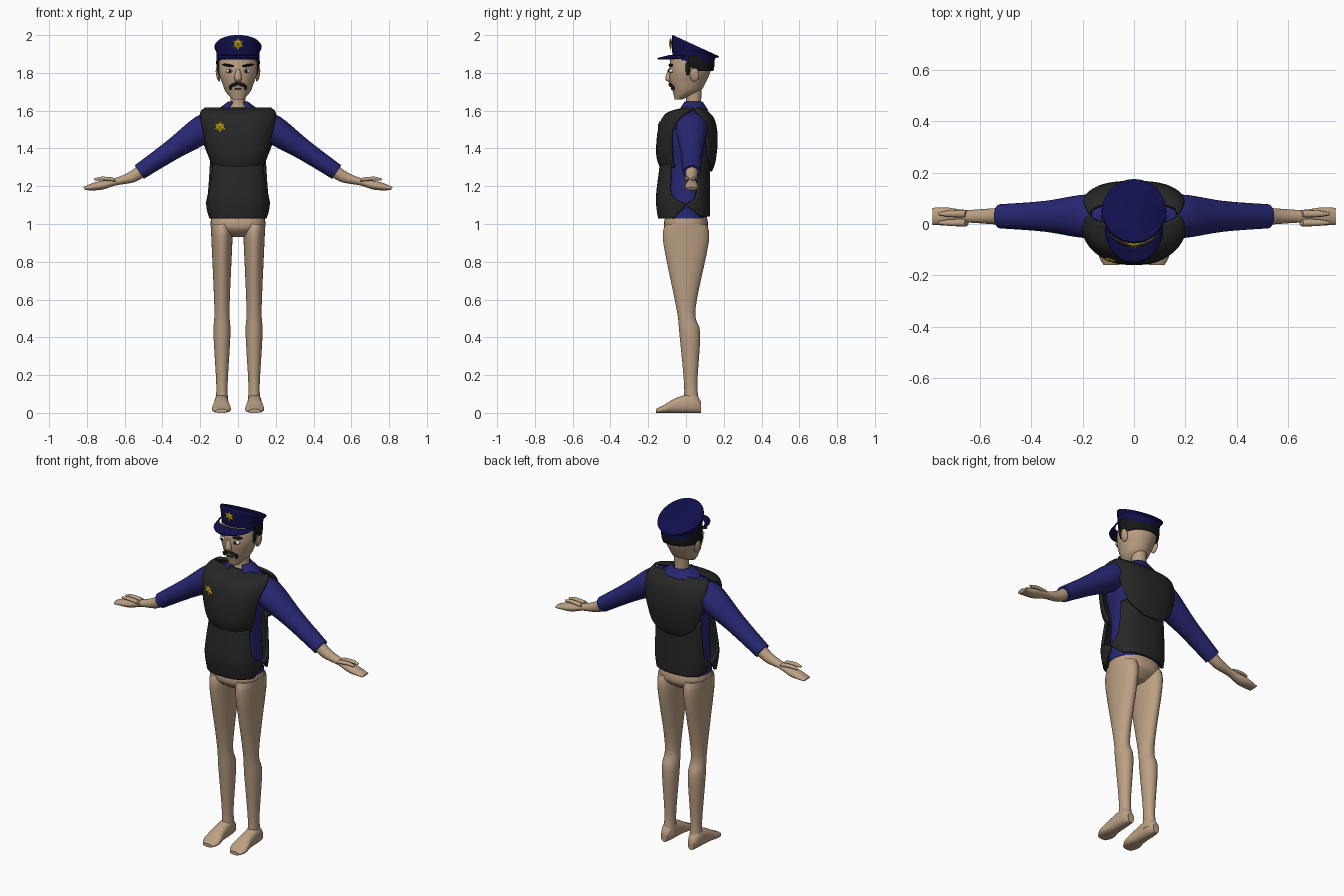
import bpy, bmesh, math
from mathutils import Vector

cube = bpy.data.objects.get("Cube")
if cube:
    bpy.data.objects.remove(cube, do_unlink=True)


def material(name, red, green, blue):
    mat = bpy.data.materials.new(name)
    mat.use_nodes = True
    mat.diffuse_color = (red, green, blue, 1)
    shader = mat.node_tree.nodes["Principled BSDF"]
    shader.inputs["Base Color"].default_value = mat.diffuse_color
    shader.inputs["Roughness"].default_value = .8
    return mat


SKIN = material("skin", red=.5, green=.35, blue=.23)
BLUE = material("shirt_blue", red=.02, green=.02, blue=.17)
NAVY = material("hat_navy", red=.005, green=.005, blue=.07)
BLACK = material("vest_black", red=.02, green=.02, blue=.02)
HAIR = material("hair_black", red=.008, green=.008, blue=.008)
GOLD = material("badge_gold", red=.7, green=.45, blue=.01)
WHITE = material("eye_white", red=.8, green=.8, blue=.8)

CENTRE = Vector((0, 0, 0))
X, Y, Z = Vector((1, 0, 0)), Vector((0, 1, 0)), Vector((0, 0, 1))
SIDES = {"left": 1, "right": -1}
FRONT, BACK = -1, 1


def finish(name, bm, mat, closed=True, angle=50):
    if closed:
        bmesh.ops.recalc_face_normals(bm, faces=bm.faces)
    mesh = bpy.data.meshes.new(name)
    bm.to_mesh(mesh)
    bm.free()
    mesh.materials.append(mat)
    part = bpy.data.objects.new(name, mesh)
    bpy.context.collection.objects.link(part)
    bpy.ops.object.select_all(action='DESELECT')
    part.select_set(True)
    bpy.context.view_layer.objects.active = part
    bpy.ops.object.shade_smooth_by_angle(angle=math.radians(angle))
    return part


def dense(rows, steps=5):
    """Smoothly interpolate every column of a section table."""
    columns = [Vector(row) for row in rows]
    padded = [columns[0], *columns, columns[-1]]
    for before, start, end, after in zip(padded, padded[1:], padded[2:], padded[3:]):
        leave, arrive = (end - before) / 2, (after - start) / 2
        for step in range(steps):
            t = step / steps
            ease = t * t * (3 - 2 * t)
            yield (start.lerp(end, ease) + leave * t * (1 - t) ** 2
                   - arrive * t * t * (1 - t))
    yield columns[-1]


def power(value, exponent):
    return math.copysign(abs(value) ** exponent, value)


def bridge(bm, rings, wrap):
    for low, high in zip(rings, rings[1:]):
        for i in range(0 if wrap else 1, len(low)):
            bm.faces.new((low[i - 1], low[i], high[i], high[i - 1]))


def loft(name, mat, rows, origin=CENTRE, along=Z, u=X, v=Y, mirror=1,
         square=1, sides=32, slant=None):
    """Closed tube; rows are (distance along, offset on v, radius on u, radius on v)."""
    bm = bmesh.new()
    rings = []
    for distance, offset, wide, deep in dense(rows):
        ring = []
        for i in range(sides):
            turn = math.tau * i / sides
            point = (origin + along * distance + u * wide * power(math.cos(turn), square)
                     + v * (offset + deep * power(math.sin(turn), square)))
            if slant:
                point.z += slant(point)
            point.x *= mirror
            ring.append(bm.verts.new(point))
        rings.append(ring)
    bridge(bm, rings, wrap=True)
    bm.faces.new(rings[0])
    bm.faces.new(rings[-1])
    return finish(name, bm, mat)


def panel(name, mat, rows, facing, centre, thick=.016, square=.75, steps=30):
    """Curved sheet; rows are (height, half width, depth, half angle in degrees)."""
    bm = bmesh.new()
    rings = []
    for height, wide, deep, degrees in dense(rows):
        ring = []
        for i in range(steps + 1):
            turn = math.radians(degrees) * (2 * i / steps - 1)
            ring.append(bm.verts.new((wide * power(math.sin(turn), square),
                                      centre + facing * deep * power(math.cos(turn), square),
                                      height)))
        rings.append(ring)
    bridge(bm, rings, wrap=False)
    part = finish(name, bm, mat, closed=False)
    shell = part.modifiers.new("thickness", 'SOLIDIFY')
    shell.thickness, shell.offset = thick, 0


def ball(name, mat, place, size, tilt=0):
    bm = bmesh.new()
    bmesh.ops.create_uvsphere(bm, u_segments=16, v_segments=10, radius=1)
    part = finish(name, bm, mat)
    part.location, part.scale, part.rotation_euler = place, size, (0, tilt, 0)


def star(name, place, radius=.036, thick=.008, lean=0, roll=0):
    """Six-pointed badge with a raised middle."""
    bm = bmesh.new()
    rim = []
    for i in range(12):
        turn, reach = math.tau * i / 12, radius / (1 + i % 2)
        rim.append(bm.verts.new((reach * math.sin(turn), 0, reach * math.cos(turn))))
    for side in (FRONT, BACK):
        middle = bm.verts.new((0, side * thick, 0))
        for i in range(len(rim)):
            bm.faces.new((rim[i - 1], rim[i], middle))
    part = finish(name, bm, GOLD, angle=10)
    part.location, part.rotation_euler = place, (lean, 0, roll)


# Pelvis, legs and feet
loft("pelvis", SKIN, [(.93, 0, .05, .06), (.98, 0, .14, .115), (1.06, 0, .135, .105)], square=.85)
for side, mirror in SIDES.items():
    loft(side + "_leg", SKIN, [
        (1, 0, .06, .11), (.9, 0, .055, .12), (.55, 0, .04, .05),
        (.42, .02, .045, .055), (.15, .025, .03, .035), (.04, .03, .035, .045)],
        origin=X * .085, mirror=mirror)
    loft(side + "_foot", SKIN, [
        (.08, .03, .02, .03), (.04, .05, .035, .05), (-.05, .04, .04, .04),
        (-.12, .02, .05, .02), (-.16, .01, .03, .01)],
        origin=X * .088, along=Y, v=Z, mirror=mirror, square=.8)

# Shirt body and collar
loft("shirt_body", BLUE, [
    (1.03, 0, .145, .11), (1.3, 0, .13, .1), (1.45, .01, .17, .12),
    (1.57, .03, .16, .08), (1.61, .04, .1, .03)], square=.85)
panel("shirt_collar", BLUE, [(1.6, .11, .08, 150), (1.645, .05, .05, 145)],
      facing=BACK, centre=.035, thick=.008, square=1)

# Vest: waist and chest panels, narrowed at the sides to leave the shirt showing
panel("vest_waist_front", BLACK, [
    (1.03, .15, .14, 70), (1.1, .16, .15, 90), (1.16, .16, .15, 65), (1.32, .14, .13, 60)],
    facing=FRONT, centre=0)
panel("vest_waist_back", BLACK, [
    (1.04, .15, .12, 60), (1.1, .16, .12, 90), (1.16, .16, .12, 70), (1.36, .15, .12, 65)],
    facing=BACK, centre=0)
panel("vest_chest_front", BLACK, [
    (1.3, .14, .17, 60), (1.37, .17, .19, 60), (1.5, .2, .18, 60),
    (1.58, .2, .14, 75), (1.61, .17, .04, 90)], facing=FRONT, centre=.04)
panel("vest_chest_back", BLACK, [
    (1.28, .16, .09, 10), (1.34, .17, .11, 50), (1.46, .2, .12, 65),
    (1.56, .2, .1, 70), (1.61, .17, .04, 90)], facing=BACK, centre=.04)
star("chest_badge", (-.095, -.14, 1.515), roll=-.25)

# Sleeves, forearms and hands, all measured along the line of the arm
SHOULDER = Vector((.1, .03, 1.56))
ARM = Vector((.83, 0, -.56)).normalized()
ACROSS = ARM.cross(Y) * -1
for side, mirror in SIDES.items():
    frame = dict(along=ARM, u=Y, v=ACROSS, mirror=mirror)
    loft(side + "_sleeve", BLUE, [
        (0, 0, .06, .05), (.1, 0, .085, .075), (.3, 0, .06, .055), (.51, 0, .047, .043)],
        origin=SHOULDER, **frame)
    loft(side + "_forearm_and_hand", SKIN, [
        (.48, 0, .035, .035), (.56, 0, .03, .03), (.65, -.03, .025, .02),
        (.73, -.06, .035, .025), (.8, -.09, .03, .01)], origin=SHOULDER, **frame)
    for digit, shift in (("thumb", -.025), ("inner_finger", .01)):
        loft(side + "_" + digit, SKIN, [
            (.64, -.04, .014, .014), (.69, -.08, .013, .012), (.73, -.1, .006, .006)],
            origin=SHOULDER + Y * shift, sides=12, **frame)

# Neck, head and face
loft("neck", SKIN, [(1.58, .03, .06, .06), (1.63, .04, .04, .04), (1.74, .04, .045, .045)])
loft("head", SKIN, [
    (1.66, -.04, .03, .02), (1.7, 0, .065, .07), (1.75, .01, .085, .095),
    (1.81, .02, .103, .11), (1.89, .03, .1, .11)])
loft("nose", SKIN, [(1.82, -.085, .01, .01), (1.77, -.09, .02, .02), (1.75, -.08, .01, .01)],
     sides=14)
panel("hair", HAIR, [(1.81, .107, .11, 75), (1.84, .11, .115, 95), (1.89, .11, .11, 100)],
      facing=BACK, centre=.03, thick=.01, square=1)
for side, mirror in SIDES.items():
    def feature(name, mat, x, y, z, size, tilt=0):
        ball(side + "_" + name, mat, (x * mirror, y, z), size, tilt * mirror)

    feature("ear", SKIN, .106, .045, 1.79, size=(.01, .025, .036), tilt=.2)
    feature("sideburn", HAIR, .1, .01, 1.825, size=(.01, .014, .04), tilt=.1)
    feature("eye", WHITE, .045, -.077, 1.81, size=(.02, .014, .01))
    feature("pupil", HAIR, .043, -.09, 1.81, size=(.008, .005, .009))
    feature("eyebrow", HAIR, .052, -.08, 1.84, size=(.034, .013, .007), tilt=-.15)
    feature("moustache", HAIR, .02, -.08, 1.738, size=(.026, .013, .009), tilt=.35)
    feature("moustache_tip", HAIR, .04, -.07, 1.722, size=(.007, .01, .014))
ball("mouth", HAIR, (0, -.075, 1.715), (.02, .006, .003))

# Peaked hat whose crown slopes down to the back
loft("hat", NAVY, [
    (1.86, .04, .11, .11), (1.91, .04, .115, .115), (1.94, .05, .125, .125), (1.95, .05, .12, .12)],
    slant=lambda point: (.04 - point.y) * (.1 + 4 * (point.z - 1.86)))
panel("hat_visor", NAVY, [(1.89, .11, .11, 80), (1.875, .115, .17, 70)],
      facing=FRONT, centre=.02, thick=.008, square=.9)
star("hat_badge", (0, -.082, 1.953), lean=.05)
